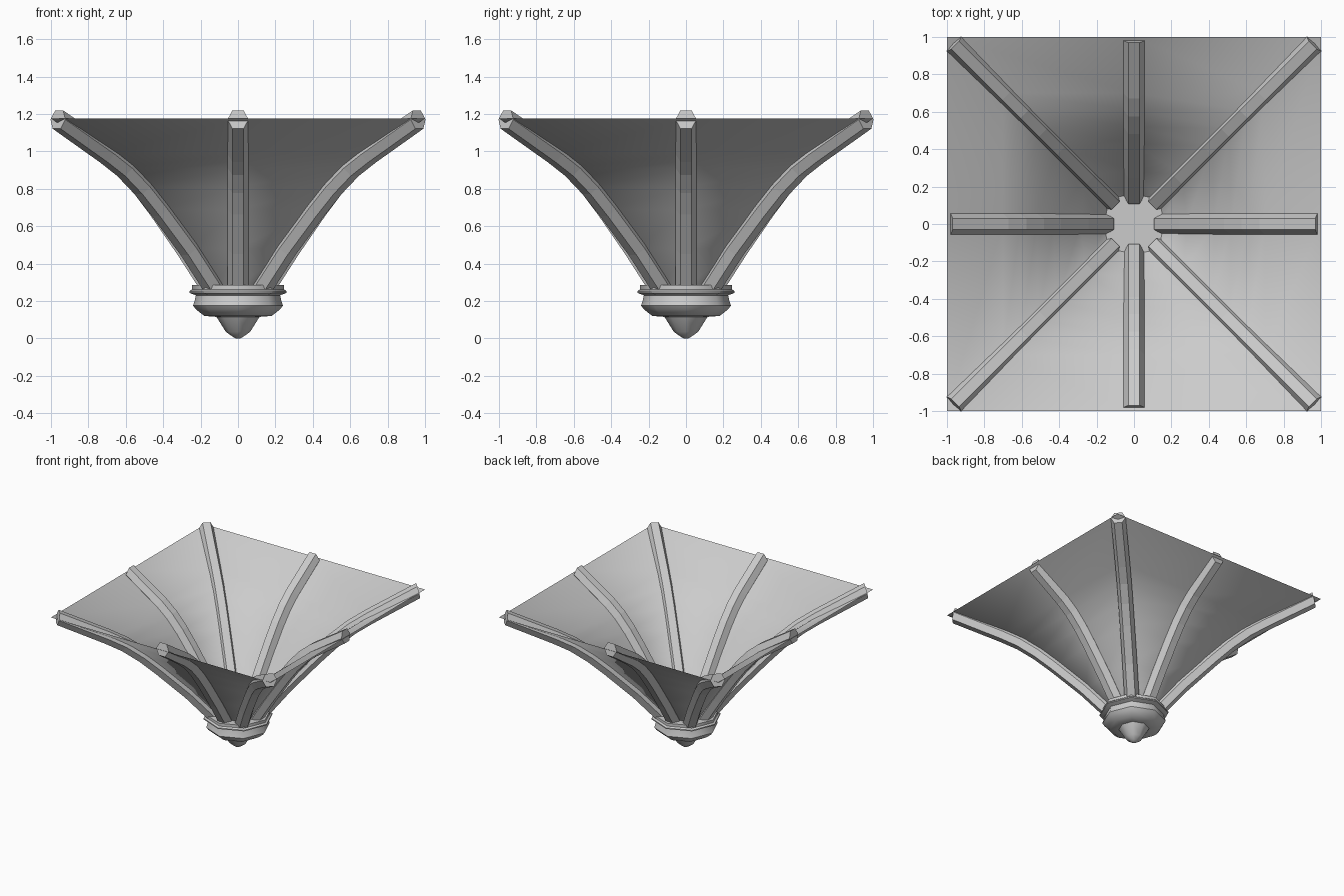
import bpy
from math import cos, sin, pi, sqrt, hypot

if "Cube" in bpy.data.objects:
    bpy.data.objects.remove(bpy.data.objects["Cube"])

# Heights shared by ribs and webs, with the outward run at each height
Z = [0.27, 0.48, 0.69, 0.81, 0.91, 0.985, 1.17]
AXIS = [0.15, 0.285, 0.43, 0.52, 0.61, 0.70, 0.98]
DIAG = [x * sqrt(2) for x in (0.125, 0.26, 0.415, 0.51, 0.605, 0.70, 0.963)]


def make(name, verts, faces, smooth=None):
    me = bpy.data.meshes.new(name)
    me.from_pydata(verts, [], faces)
    me.update()
    ob = bpy.data.objects.new(name, me)
    bpy.context.collection.objects.link(ob)
    if smooth:
        bpy.ops.object.select_all(action='DESELECT')
        ob.select_set(True)
        bpy.context.view_layer.objects.active = ob
        bpy.ops.object.shade_smooth_by_angle(angle=smooth)
    return ob


def rib(name, radii, ang):
    # hexagonal section swept along the curve in a radial plane
    section = [(-.03, .05), (.03, .05), (.056, 0), (.03, -.05), (-.03, -.05), (-.056, 0)]
    n, k = len(Z), len(section)
    verts = []
    for i in range(n):
        a, b = max(i - 1, 0), min(i + 1, n - 1)
        dr, dz = radii[b] - radii[a], Z[b] - Z[a]
        length = hypot(dr, dz)
        nr, nz = -dz / length, dr / length
        if i == n - 1:
            nr, nz = -0.2, 0.98      # nearly upright end cut
        for s, h in section:
            r, z = radii[i] + nr * h, Z[i] + nz * h
            verts.append((r * cos(ang) - s * sin(ang), r * sin(ang) + s * cos(ang), z))
    faces = [(i * k + j, i * k + (j + 1) % k, (i + 1) * k + (j + 1) % k, (i + 1) * k + j)
             for i in range(n - 1) for j in range(k)]
    faces += [tuple(reversed(range(k))), tuple(range((n - 1) * k, n * k))]
    make(name, verts, faces)


# Eight ribs: four to the side middles, four to the corners
for q in range(4):
    rib(f"side_rib_{q + 1}", AXIS, q * pi / 2)
    rib(f"corner_rib_{q + 1}", DIAG, q * pi / 2 + pi / 4)

# Vault web: thin shell from an octagon below to a square above
web_axis = AXIS[:-1] + [1.0]
web_diag = DIAG[:-1] + [sqrt(2)]
web_z = Z[:-1] + [1.175]
verts = []
for ra, rd, z in zip(web_axis, web_diag, web_z):
    for j in range(8):
        r = rd if j % 2 else ra
        verts.append((r * cos(j * pi / 4), r * sin(j * pi / 4), z))
faces = [(i * 8 + j, i * 8 + (j + 1) % 8, (i + 1) * 8 + (j + 1) % 8, (i + 1) * 8 + j)
         for i in range(len(Z) - 1) for j in range(8)]
make("vault_web", verts, faces, pi)

# Octagonal boss with collar, bowl and pendant tip
profile = [(.247, .285), (.247, .262), (.26, .252), (.26, .243), (.225, .23), (.232, .2),
           (.24, .175), (.225, .155), (.18, .12), (.115, .115), (.065, .035), (.03, .01), (.012, 0)]
verts = [(r * cos(j * pi / 4), r * sin(j * pi / 4), z) for r, z in profile for j in range(8)]
n = len(profile)
faces = [(i * 8 + j, (i + 1) * 8 + j, (i + 1) * 8 + (j + 1) % 8, i * 8 + (j + 1) % 8)
         for i in range(n - 1) for j in range(8)]
faces += [tuple(range(8)), tuple(reversed(range((n - 1) * 8, n * 8)))]
make("boss", verts, faces, 0.87)
